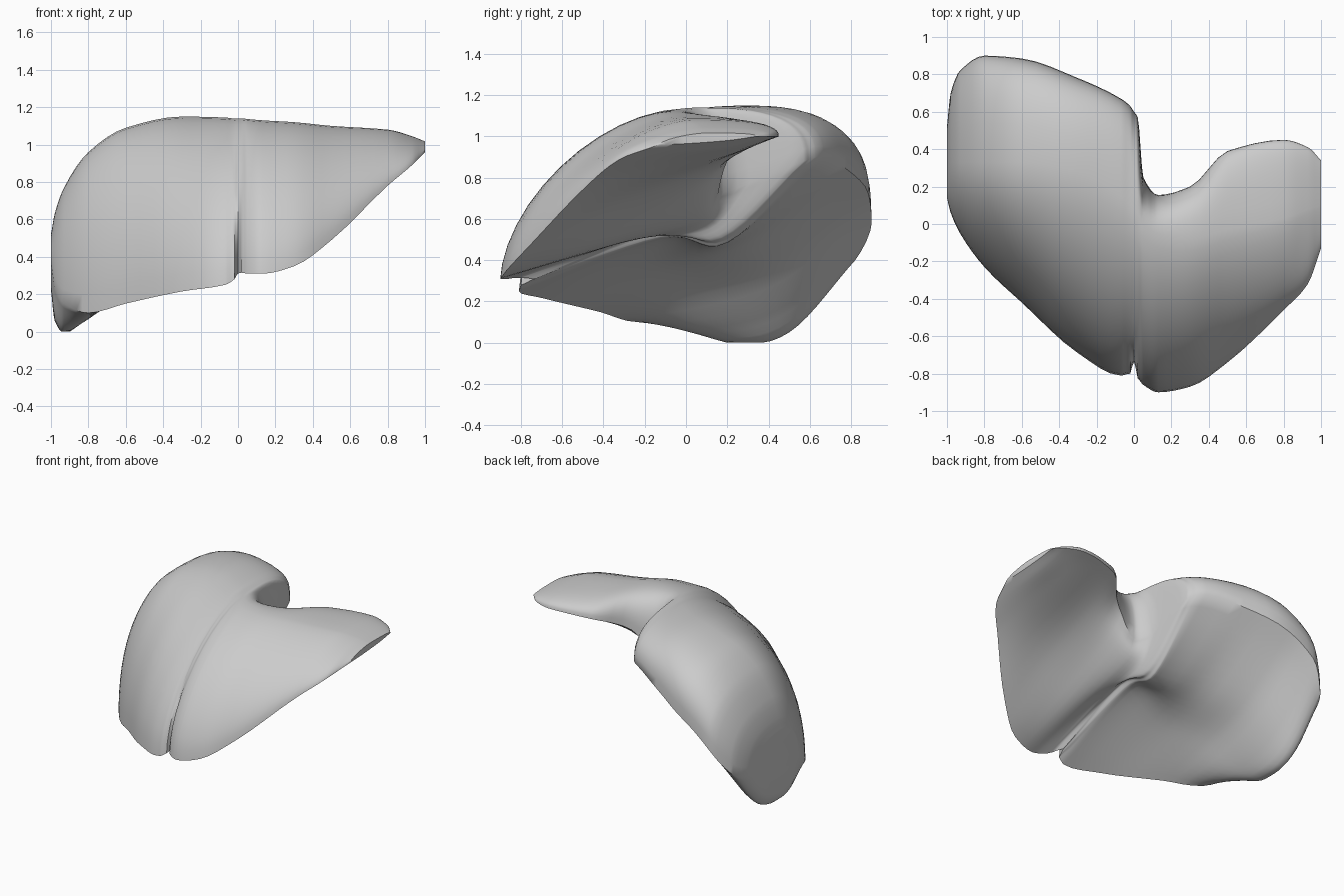
import bpy, bmesh, math

if "Cube" in bpy.data.objects:
    bpy.data.objects.remove(bpy.data.objects["Cube"])

# Stations across the organ:
# x, front edge (y, z), crest (y, z), back edge (y, z)
OUTER = [
    (-1.00, .14, .38, .30, .52, .52, .36),
    (-.98, .06, .24, .33, .63, .70, .34),
    (-.93, -.05, .15, .33, .77, .82, .40),
    (-.80, -.23, .10, .33, .96, .90, .58),
    (-.60, -.42, .15, .33, 1.09, .885, .72),
    (-.30, -.69, .215, .28, 1.15, .78, .84),
    (-.07, -.81, .25, .15, 1.145, .67, .90),
    (-.02, -.80, .28, .10, 1.14, .63, .90),
    (.00, -.81, .31, .08, 1.14, .60, .89),
    (.02, -.825, .315, .06, 1.14, .57, .88),
    (.05, -.86, .31, .00, 1.137, .25, .75),
    (.13, -.90, .31, -.05, 1.13, .155, .72),
    (.30, -.87, .35, -.08, 1.12, .20, .88),
    (.50, -.74, .49, -.03, 1.10, .39, .98),
    (.80, -.46, .78, .03, 1.08, .45, 1.0),
    (.93, -.32, .89, .08, 1.045, .41, 1.0),
    (1.0, -.13, .96, .10, 1.017, .34, 1.0)]
# Hollow underside at the same stations: two points (y, z)
UNDER = [
    (.22, .24, .42, .24), (.20, .07, .48, .10), (.20, .0, .50, .05),
    (.10, .07, .50, .19), (.0, .26, .43, .39), (-.17, .39, .25, .48),
    (-.12, .50, .20, .485), (-.12, .51, .20, .485), (-.14, .54, .19, .50),
    (-.15, .53, .17, .51), (-.30, .49, .10, .56), (-.40, .46, .06, .60),
    (-.40, .55, .03, .74), (-.33, .69, .07, .84), (-.17, .84, .17, .91),
    (-.10, .91, .17, .94), (.0, .965, .20, .98)]
ROWS = [a + b for a, b in zip(OUTER, UNDER)]
STEPS, ARC, BELLY = 4, 12, 21


def slopes(xs, vs):
    d = [(vs[i + 1] - vs[i]) / (xs[i + 1] - xs[i]) for i in range(len(xs) - 1)]
    mid = [2 * a * b / (a + b) if a * b > 0 else 0 for a, b in zip(d, d[1:])]
    return [d[0]] + mid + [d[-1]]


def smooth_rows(rows):
    """Interpolate every column along x without overshoot."""
    xs = [r[0] for r in rows]
    cols = list(zip(*rows))[1:]
    sl = [slopes(xs, c) for c in cols]
    out = []
    for i in range(len(xs) - 1):
        h = xs[i + 1] - xs[i]
        for k in range(STEPS):
            t = k / STEPS
            a, b = 2 * t**3 - 3 * t**2 + 1, t**3 - 2 * t**2 + t
            c, d = 3 * t**2 - 2 * t**3, t**3 - t**2
            out.append([xs[i] + t * h] + [
                a * v[i] + b * h * s[i] + c * v[i + 1] + d * h * s[i + 1]
                for v, s in zip(cols, sl)])
    return out + [list(rows[-1])]


def catmull(p, t):
    a, b, c, d = p
    return .5 * (2 * b + (c - a) * t + (2 * a - 5 * b + 4 * c - d) * t * t
                 + (3 * b - a - 3 * c + d) * t**3)


def section(row):
    x, yf, zf, yp, zt, yb, zb, y1, z1, y2, z2 = row
    pts = []
    m = 1.18 + .15 * x
    # narrow cleft between the lobes, fading out up the front
    cleft = .08 * max(0, 1 - abs(x) / .02)
    # domed front, then the blunter back
    for i in range(ARC):
        a = math.pi / 2 * i / ARC
        pts.append((x, yp + (yf - yp) * math.cos(a)**m + cleft * max(0, 1 - i / 5),
                    zf + (zt - zf) * math.sin(a)**m))
    for i in range(ARC):
        a = math.pi / 2 * (1 - i / ARC)
        pts.append((x, yp + (yb - yp) * max(math.cos(a), 0)**.75,
                    zb + (zt - zb) * math.sin(a)**.75))
    # hollow underside from back edge to front edge
    k = [(yb, zb), (y2, z2), (y1, z1), (yf + cleft, zf)]
    k = [tuple(2 * a - b for a, b in zip(k[0], k[1]))] + k + \
        [tuple(2 * a - b for a, b in zip(k[-1], k[-2]))]
    for i in range(BELLY):
        s = 3 * i / BELLY
        j = int(s)
        q = k[j:j + 4]
        pts.append((x, catmull([p[0] for p in q], s - j),
                    max(0, catmull([p[1] for p in q], s - j))))
    return pts


# Loft the sections into one closed organ
bm = bmesh.new()
rings = [[bm.verts.new(p) for p in section(r)] for r in smooth_rows(ROWS)]
n = len(rings[0])
for a, b in zip(rings, rings[1:]):
    for i in range(n):
        j = (i + 1) % n
        bm.faces.new((a[i], a[j], b[j], b[i]))
bm.faces.new(rings[0])
bm.faces.new(rings[-1])
bmesh.ops.recalc_face_normals(bm, faces=bm.faces)
mesh = bpy.data.meshes.new("liver")
bm.to_mesh(mesh)
bm.free()
liver = bpy.data.objects.new("liver", mesh)
bpy.context.collection.objects.link(liver)
bpy.context.view_layer.objects.active = liver
liver.select_set(True)
bpy.ops.object.shade_smooth_by_angle(angle=math.radians(50))
